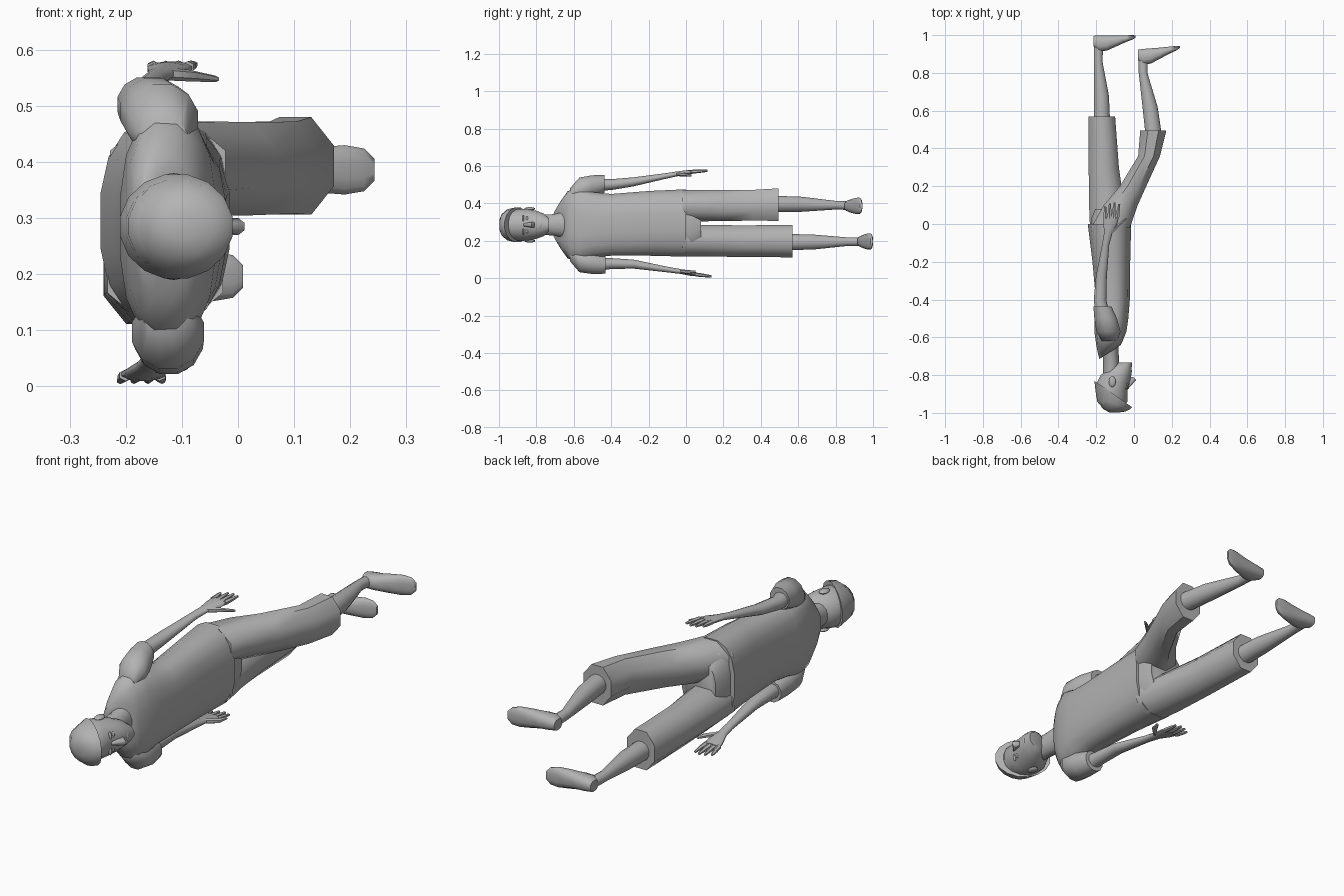
import bpy
import bmesh
import math
from mathutils import Vector

cube = bpy.data.objects.get("Cube")
if cube:
    bpy.data.objects.remove(cube, do_unlink=True)

UNIT = 0.01   # all sizes below are in hundredths
MID = 28.5    # height of the body's plane of symmetry

grey = bpy.data.materials.new("plain grey")
grey.use_nodes = True
grey.diffuse_color = (0.45, 0.45, 0.45, 1)
grey.node_tree.nodes["Principled BSDF"].inputs["Base Color"].default_value = grey.diffuse_color
parts = []


def finish(name, bm):
    """Turn a bmesh into a coloured object."""
    bmesh.ops.recalc_face_normals(bm, faces=bm.faces)
    mesh = bpy.data.meshes.new(name)
    bm.to_mesh(mesh)
    bm.free()
    mesh.materials.append(grey)
    obj = bpy.data.objects.new(name, mesh)
    bpy.context.collection.objects.link(obj)
    parts.append(obj)
    return obj


def loft(name, sections, sides=16, power=1.0, along_x=False):
    """Skin rings (along, across, height, radius across, radius up, tilt)."""
    bm = bmesh.new()
    rings = []
    fit = math.cos(math.pi / sides) ** power
    for along, across, height, r_across, r_up, *tilt in sections:
        ring = []
        for i in range(sides):
            angle = math.tau * (i + 0.5) / sides
            c, s = math.cos(angle), math.sin(angle)
            c = math.copysign(abs(c) ** power, c) / fit
            s = math.copysign(abs(s) ** power, s) / fit
            a = along + (tilt[0] * c if tilt else 0)
            b = across + r_across * c
            x, y = (a, b) if along_x else (b, a)
            ring.append(bm.verts.new(Vector((x, y, height + r_up * s)) * UNIT))
        rings.append(ring)
    for low, high in zip(rings, rings[1:]):
        for i in range(sides):
            j = (i + 1) % sides
            bm.faces.new((low[i], low[j], high[j], high[i]))
    bm.faces.new(rings[0])
    bm.faces.new(rings[-1])
    return finish(name, bm)


def tube(name, path, radii, sides=12):
    """Loft round a path of (y, x, z) points."""
    return loft(name, [(*p, *r) for p, r in zip(path, radii)], sides)


def ball(name, centre, radii):
    bm = bmesh.new()
    bmesh.ops.create_uvsphere(bm, u_segments=12, v_segments=8, radius=1)
    for v in bm.verts:
        v.co = Vector([(c + r * k) * UNIT for c, r, k in zip(centre, radii, v.co)])
    return finish(name, bm)


# Shirt, with the neckline lower at the front
loft("shirt", [
    (0, -13, 29.5, 11.5, 18), (-20, -12, 29.3, 10, 17.3),
    (-40, -11.2, MID, 9, 16.5), (-50, -12, MID, 9, 17.5),
    (-57, -12.5, MID, 8.5, 20), (-63, -13, MID, 7, 18, 1),
    (-66.5, -13, MID, 6, 12.5, 2.5), (-68, -13, MID, 5.3, 8.3, 3.5),
], power=0.8)

# Trousers: hips, a straight right leg and a left leg swung forward
loft("trouser_hips", [
    (-4, -12.7, 29.3, 10, 16), (3, -12.5, 29.3, 10, 16), (8, -12, 29.3, 8.5, 11),
], power=0.8)
loft("right_trouser_leg", [
    (-2, -13, 20.2, 10.3, 8.5), (10, -14.5, 20, 9.3, 8.5),
    (30, -16, 19.8, 8, 8.4), (57, -17, 19.8, 7, 8.7),
], sides=8)
loft("left_trouser_leg", [
    (-2, -12.5, 38.5, 10.3, 8.5), (10, -7, 38.8, 9, 8.4), (20, -0.5, 38.8, 7, 8.3),
    (36, 8, 39, 5.8, 8.2), (49.5, 10.2, 39.3, 6.9, 8.7),
], sides=8)

# Shins and feet
shin_radii = [(4.3, 4.3), (4, 4), (2.3, 2.3), (2.5, 2.3)]
tube("left_shin", [(48, 10.3, 39.7), (62, 8.5, 39.5), (80, 4.8, 39), (89, 4.8, 38.7)], shin_radii)
tube("right_shin", [(55, -17, 19.3), (68, -17.3, 19.3), (86, -19, 19.5), (95, -18.8, 19.5)], shin_radii)


def foot(name, dx, dy, z, level):
    """Wedge foot from heel to toe; level turns the sole square to y."""
    wedge = [(2, 89.5, 2.8, 2.4), (5, 88.5, 4.2, 3.1), (9, 89, 4, 3.4), (14, 90.5, 2.9, 4),
             (19, 92.1, 1.8, 4.4), (22.5, 93.1, 1.2, 3.8), (24.3, 93.7, 0.6, 2)]
    loft(name, [(x + dx, y + dy - level * x, z, ry, rz) for x, y, ry, rz in wedge],
         sides=12, power=0.8, along_x=True)


foot("left_foot", 0, 0, 38.6, 0)
foot("right_foot", -23.4, 7.5, 19.6, 0.08)


# Arms: sleeve, forearm with palm, fingers and thumb
def arm(side, sleeve, forearm, finger_end, thumb_end):
    tube(side + "_sleeve", sleeve, [(4, 4), (6.4, 6.5), (6, 6), (4.8, 4.8)])
    tube(side + "_forearm", forearm,
         [(3.6, 3.3), (3.3, 2.9), (2.9, 2.4), (1.9, 1.5), (2.2, 1.3), (3.6, 1.3), (4, 1)])
    y, x, z = forearm[-1]
    end_y, end_x, end_z = finger_end
    names = ("little", "ring", "middle", "index")
    for i, (finger, short) in enumerate(zip(names, (2.2, 0.6, 0, 0.8))):
        k = i - 1.5
        root = (y - 1, x + k * 2, z)
        tip = (end_y - short, end_x + k * 2.5, end_z)
        middle = tuple((a + b) / 2 for a, b in zip(root, tip))
        tube(f"{side}_{finger}_finger", [root, middle, tip],
             [(1.1, 0.9), (0.9, 0.8), (0.5, 0.5)], 6)
    y, x, z = forearm[-3]
    tube(side + "_thumb", [(y, x + 1, z), (y + 4, x + 5, z - 0.3), thumb_end],
         [(1.2, 1), (1.3, 0.9), (0.6, 0.5)], 6)


arm("left",
    [(-62, -13, 44), (-57, -13.5, 47.3), (-50, -15, 49), (-43.7, -16.7, 50.3)],
    [(-46, -17, 50), (-40, -18, 50), (-28, -17.3, 51.5), (-11, -15, 54.6),
     (-5, -13.7, 55.7), (0, -12.5, 56.4), (4, -12, 56.9)],
    (11.5, -11.5, 57.4), (3, -4, 54.8))
arm("right",
    [(-62, -13, 13), (-57, -12.5, 9.7), (-50, -12.3, 8.2), (-43, -13, 7.2)],
    [(-46, -13, 7.3), (-40, -13.8, 7.8), (-28, -14.3, 7.5), (-10, -15.3, 4.6),
     (-3, -16, 3.6), (2, -16.5, 2.6), (6, -17, 2)],
    (13.5, -17.3, 1), (5, -9.5, 3.4))

# Neck and head
loft("neck", [(-79, -12, MID, 4.3, 5.2), (-71, -12.2, MID, 4.2, 5.7), (-64, -13, MID, 4.7, 7)])
loft("head", [
    (-98, -11, MID, 5, 5), (-94, -11.5, MID, 8, 7.8), (-88, -11.8, MID, 8.4, 8.6),
    (-84, -11, MID, 8.6, 8.3), (-80, -9.5, MID, 8.1, 7.5),
    (-76, -7, MID, 5.8, 6), (-73.3, -5, MID, 3.9, 3.6),
])
loft("hair", [
    (-99.8, -10.5, MID, 2.5, 2.5), (-98.5, -10.7, MID, 6, 5.6, -0.8),
    (-95, -10.9, MID, 9, 8.3, -3), (-90, -11, MID, 10, 9.3, -7),
])

# Face and ears
loft("nose", [(-87, -3.6, MID, 0.8, 0.7), (-82.5, -0.7, MID, 1.9, 1.5), (-81, -1.6, MID, 1, 1.3)], sides=8)
ball("lips", (-1.9, -77.8, MID), (0.9, 0.9, 2.2))
for side, sign in (("left", 1), ("right", -1)):
    ball(side + "_eye", (-3.7, -85, MID + sign * 3.3), (0.8, 0.7, 1.4))
    ball(side + "_brow", (-3.8, -87, MID + sign * 3.4), (0.9, 0.5, 2))
    ball(side + "_ear", (-11.5, -83.5, MID + sign * 8.6), (1.9, 2.9, 0.9))

# Smooth shading with crisp hems
bpy.ops.object.select_all(action="DESELECT")
for obj in parts:
    obj.select_set(True)
bpy.context.view_layer.objects.active = parts[0]
bpy.ops.object.shade_smooth_by_angle(angle=math.radians(50))
